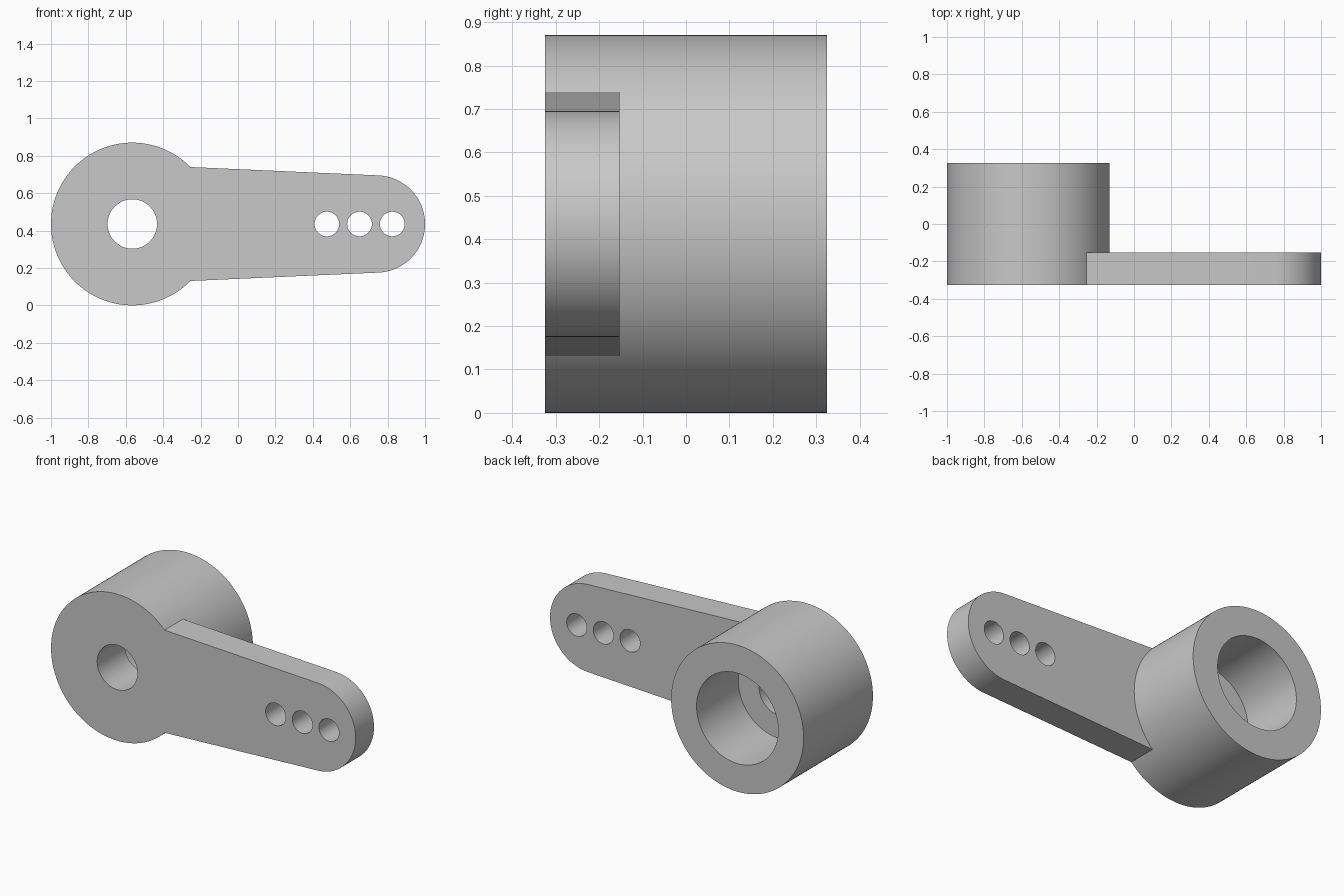
import bpy, bmesh
from math import cos, sin, radians, tau
from mathutils import Matrix, Vector

cube = bpy.data.objects.get("Cube")
if cube:
    bpy.data.objects.remove(cube)

HUB_X, MID_Z = -0.565, 0.435
HUB_R, HOLE_R, BORE_R = 0.435, 0.132, 0.268
FRONT, BACK, BORE_FLOOR, ARM_BACK = -0.325, 0.325, -0.067, -0.153
TIP_X, TIP_R = 0.74, 0.26

grey = bpy.data.materials.new("light grey")
grey.use_nodes = True
colour = (0.58, 0.58, 0.58, 1)
grey.diffuse_color = colour
grey.node_tree.nodes["Principled BSDF"].inputs["Base Color"].default_value = colour


def arc(cx, cz, r, start, end, steps):
    """Points along a circular arc, angles in degrees."""
    angles = [radians(start + (end - start) * i / steps) for i in range(steps + 1)]
    return [(cx + r * cos(a), cz + r * sin(a)) for a in angles]


def add_part(name, bm):
    """Clean the mesh, then add it as a smooth part with crisp edges."""
    bmesh.ops.remove_doubles(bm, verts=bm.verts, dist=0.0001)
    bmesh.ops.recalc_face_normals(bm, faces=bm.faces)
    mesh = bpy.data.meshes.new(name)
    bm.to_mesh(mesh)
    bm.free()
    mesh.materials.clear()
    mesh.materials.append(grey)
    obj = bpy.data.objects.new(name, mesh)
    bpy.context.collection.objects.link(obj)
    bpy.ops.object.select_all(action='DESELECT')
    obj.select_set(True)
    bpy.context.view_layer.objects.active = obj
    bpy.ops.object.shade_smooth_by_angle(angle=radians(30))


# Hub: stepped bore section spun around the y axis
bm = bmesh.new()
section = [(HOLE_R, FRONT), (HUB_R, FRONT), (HUB_R, BACK),
           (BORE_R, BACK), (BORE_R, BORE_FLOOR), (HOLE_R, BORE_FLOOR)]
verts = [bm.verts.new((HUB_X + r, y, MID_Z)) for r, y in section]
edges = [bm.edges.new((verts[i - 1], verts[i])) for i in range(len(verts))]
bmesh.ops.spin(bm, geom=verts + edges, cent=Vector((HUB_X, 0, MID_Z)),
               axis=Vector((0, 1, 0)), angle=tau, steps=128, use_merge=True)
add_part("hub", bm)

# Arm: tapered outline that hugs the hub, with three linkage holes
outline = (arc(TIP_X, MID_Z, TIP_R, -87.5, 87.5, 64)
           + arc(HUB_X, MID_Z, HUB_R - 0.0005, 44.5, -44.5, 32))
loops = [outline] + [arc(x, MID_Z, 0.066, 0, 352.5, 47) for x in (0.475, 0.65, 0.825)]

curve = bpy.data.curves.new("arm_outline", 'CURVE')
curve.dimensions = '2D'
curve.fill_mode = 'BOTH'
curve.extrude = (ARM_BACK - FRONT) / 2
for loop in loops:
    spline = curve.splines.new('POLY')
    spline.points.add(len(loop) - 1)
    for point, (x, z) in zip(spline.points, loop):
        point.co = (x, z, 0, 1)
    spline.use_cyclic_u = True

helper = bpy.data.objects.new("arm_outline", curve)
bpy.context.collection.objects.link(helper)
bpy.context.view_layer.update()
filled = bpy.data.meshes.new_from_object(
    helper.evaluated_get(bpy.context.evaluated_depsgraph_get()))
bpy.data.objects.remove(helper)

# Stand the filled outline upright at the front of the hub
bm = bmesh.new()
bm.from_mesh(filled)
bpy.data.meshes.remove(filled)
bm.transform(Matrix.Translation((0, (FRONT + ARM_BACK) / 2, 0))
             @ Matrix.Rotation(radians(90), 4, 'X'))
add_part("arm", bm)
